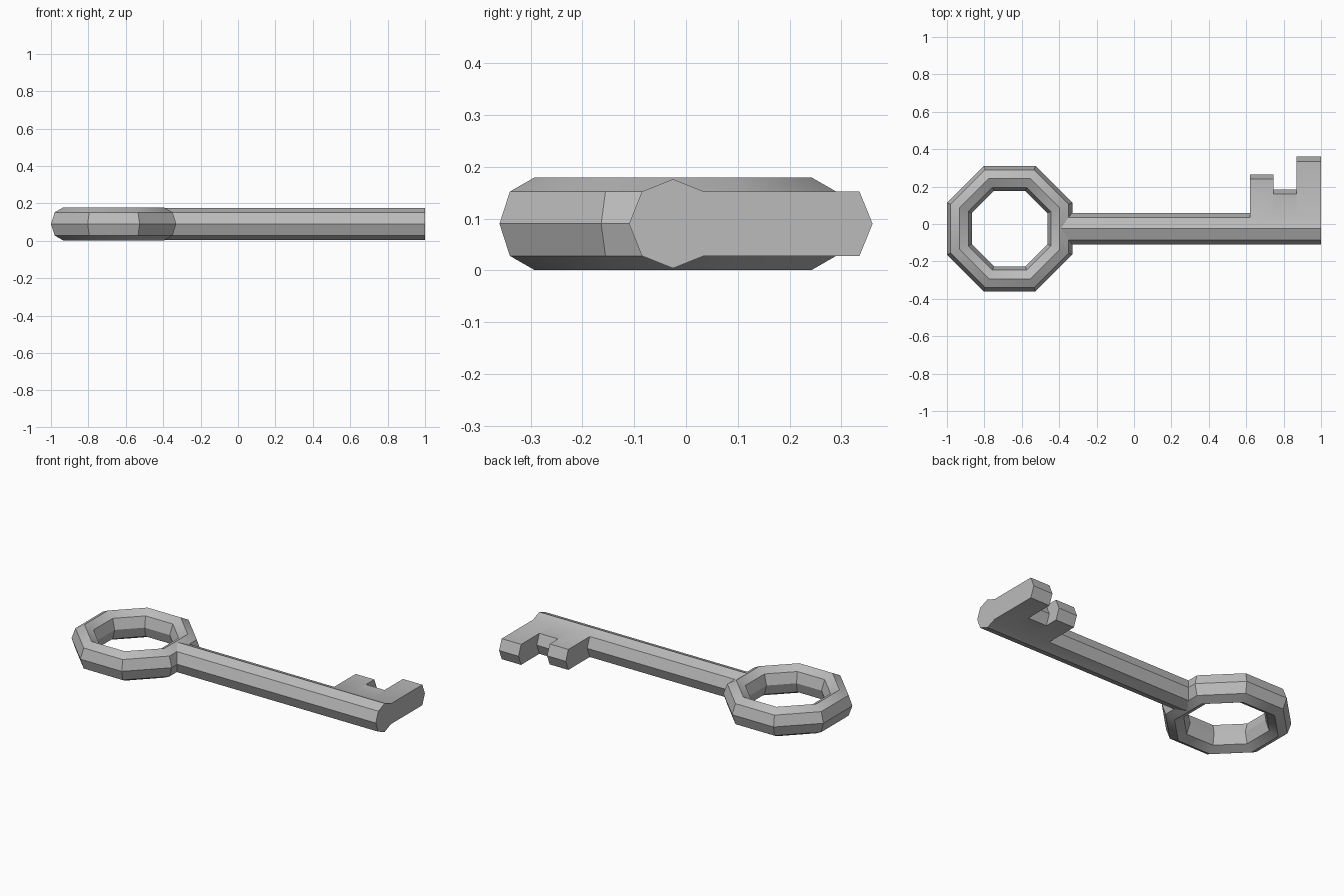
import bpy, bmesh, math

if "Cube" in bpy.data.objects:
    bpy.data.objects.remove(bpy.data.objects["Cube"])

steel = bpy.data.materials.new("grey metal")
steel.diffuse_color = (0.5, 0.5, 0.5, 1)
steel.use_nodes = True
steel.node_tree.nodes["Principled BSDF"].inputs["Base Color"].default_value = steel.diffuse_color

YC, ZC = -0.025, 0.09   # key axis


def finish(bm, name):
    bmesh.ops.remove_doubles(bm, verts=bm.verts, dist=0.0005)
    bmesh.ops.recalc_face_normals(bm, faces=bm.faces)
    me = bpy.data.meshes.new(name)
    bm.to_mesh(me)
    bm.free()
    me.materials.append(steel)
    ob = bpy.data.objects.new(name, me)
    bpy.context.collection.objects.link(ob)
    bpy.ops.object.select_all(action='DESELECT')
    ob.select_set(True)
    bpy.context.view_layer.objects.active = ob
    bpy.ops.object.shade_smooth_by_angle(angle=math.radians(30))
    return ob


# Octagonal ring handle: eight-sided section swept around an octagon
section = [(0.335, 0), (0.315, 0.062), (0.268, 0.089), (0.221, 0.062),
           (0.202, 0), (0.221, -0.062), (0.268, -0.089), (0.315, -0.062)]
bm = bmesh.new()
rings = []
for i in range(8):
    a = math.radians(22.5 + 45 * i)
    k = 1 / math.cos(math.radians(22.5))
    rings.append([bm.verts.new((-0.665 + r * k * math.cos(a),
                                YC + r * k * math.sin(a), ZC + z))
                  for r, z in section])
for i in range(8):
    p, q = rings[i], rings[(i + 1) % 8]
    for j in range(8):
        n = (j + 1) % 8
        bm.faces.new((p[j], p[n], q[n], q[j]))
finish(bm, "ring_handle")


# Shaft and toothed bit: one section whose back edge reaches out to each tooth
def slice_at(bm, x, tip):
    pts = [(tip - 0.025, 0.062), (tip, 0), (tip - 0.025, -0.062),
           (0.035, -0.062), (YC, -0.086), (-0.085, -0.062),
           (-0.11, 0), (-0.085, 0.062), (YC, 0.086), (0.035, 0.062)]
    return [bm.verts.new((x, y, ZC + z)) for y, z in pts]


bm = bmesh.new()
spans = [(-0.396, 0.62, 0.06), (0.62, 0.745, 0.265),
         (0.745, 0.87, 0.185), (0.87, 1.0, 0.36)]
last = None
for x0, x1, tip in spans:
    a, b = slice_at(bm, x0, tip), slice_at(bm, x1, tip)
    for j in range(10):
        n = (j + 1) % 10
        if (a[j].co - a[n].co).length > 0.001:
            bm.faces.new((a[j], a[n], b[n], b[j]))
    if last is None:
        bm.faces.new(a[:3] + a[4:9])      # start cap, hidden in the ring
        bm.verts.ensure_lookup_table()
    else:
        for j in (0, 1):                  # step wall between tooth heights
            bm.faces.new((last[j], last[j + 1], a[j + 1], a[j]))
    last = b
bm.faces.new(last)                        # end cap
finish(bm, "shaft_and_bit")
